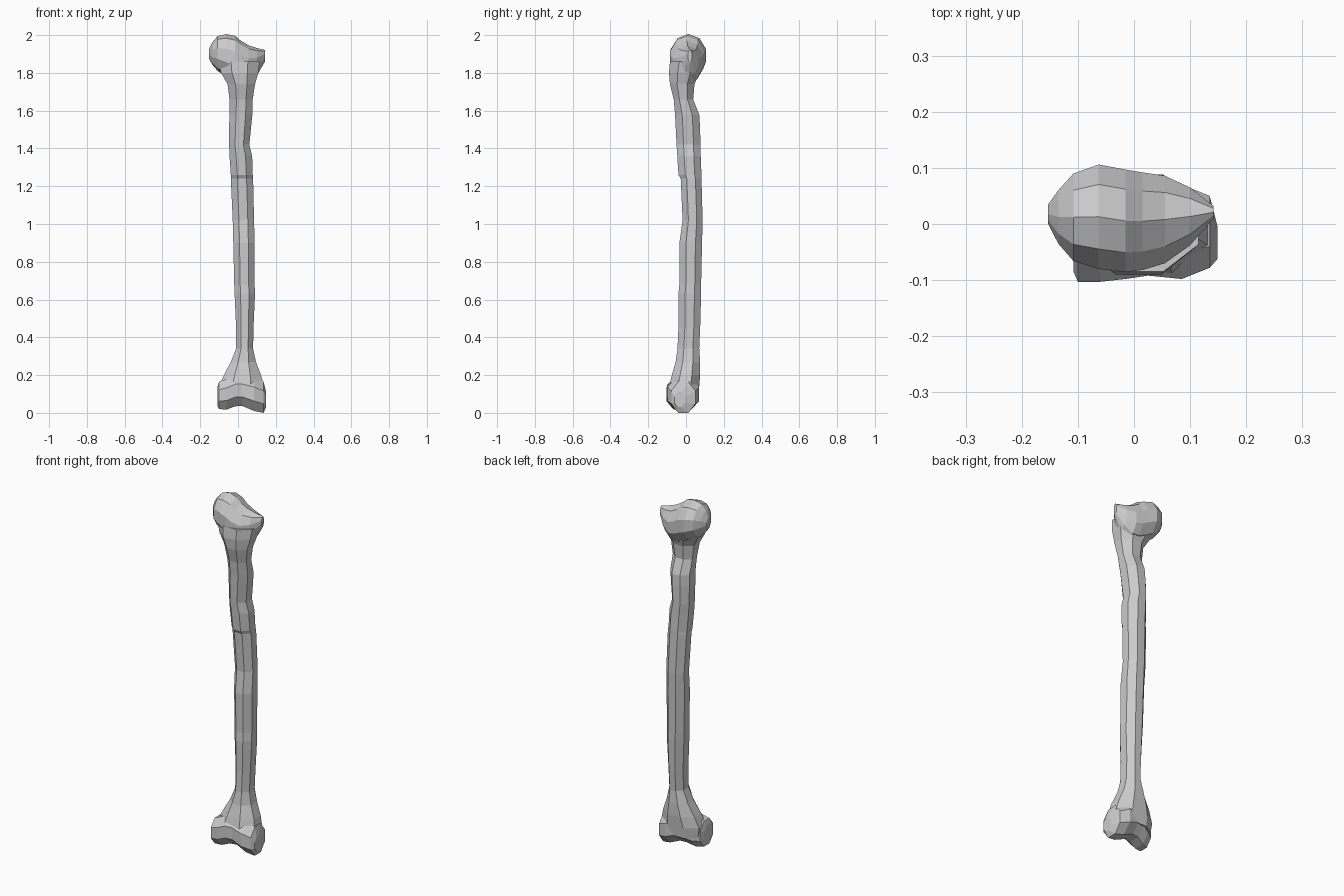
import bpy, bmesh, math

cube = bpy.data.objects.get("Cube")
if cube:
    bpy.data.objects.remove(cube)

bone = bpy.data.materials.new("bone_grey")
bone.use_nodes = True
grey = (0.6, 0.6, 0.6, 1)
bone.diffuse_color = grey
bone.node_tree.nodes["Principled BSDF"].inputs["Base Color"].default_value = grey


def loft(name, axis, rows, sides=8):
    """Skin faceted rings; each row is position, then low/high on the two other axes."""
    bm = bmesh.new()
    rings = []
    fit = math.cos(math.pi / sides)
    for pos, a0, a1, b0, b1 in rows:
        ring = []
        for i in range(sides):
            t = 2 * math.pi * (i + 0.5) / sides
            a = (a0 + a1) / 2 + (a1 - a0) / 2 * math.cos(t) / fit
            b = (b0 + b1) / 2 + (b1 - b0) / 2 * math.sin(t) / fit
            ring.append(bm.verts.new((a, b, pos) if axis == "z" else (pos, a, b)))
        rings.append(ring)
    for low, high in zip(rings, rings[1:]):
        for i in range(sides):
            j = (i + 1) % sides
            bm.faces.new((low[i], low[j], high[j], high[i]))
    bm.faces.new(rings[0])
    bm.faces.new(rings[-1])
    bmesh.ops.recalc_face_normals(bm, faces=bm.faces)
    mesh = bpy.data.meshes.new(name)
    bm.to_mesh(mesh)
    bm.free()
    mesh.materials.append(bone)
    obj = bpy.data.objects.new(name, mesh)
    bpy.context.collection.objects.link(obj)
    return obj


# Long shaft, flaring at the lower end: z, x range, y range
shaft = loft("bone_shaft", "z", [
    (.08, -.09, .13, -.08, .065), (.14, -.1, .138, -.09, .07),
    (.2, -.075, .122, -.075, .075), (.27, -.038, .095, -.055, .075),
    (.34, -.01, .08, -.045, .07), (.45, -.01, .082, -.04, .075),
    (.63, -.018, .09, -.04, .08), (.68, -.02, .088, -.035, .08),
    (.9, -.025, .088, -.035, .085), (1.02, -.028, .085, -.018, .088),
    (1.24, -.038, .08, -.028, .082), (1.26, -.038, .078, -.04, .082),
    (1.36, -.045, .075, -.046, .078), (1.42, -.047, .06, -.05, .077),
    (1.52, -.047, .07, -.055, .074), (1.58, -.045, .076, -.058, .07),
    (1.66, -.045, .078, -.065, .038), (1.74, -.055, .09, -.085, .045),
    (1.8, -.09, .107, -.09, .068), (1.86, -.1, .115, -.085, .08)])

# Rounded upper head tapering to a side tip: x, y range, z range
head = loft("upper_head", "x", [
    (-.153, 0, .035, 1.875, 1.925), (-.135, -.035, .06, 1.845, 1.96),
    (-.108, -.066, .09, 1.815, 1.99), (-.063, -.08, .106, 1.785, 2),
    (-.015, -.086, .097, 1.76, 1.99), (.015, -.082, .092, 1.75, 1.965),
    (.055, -.07, .086, 1.75, 1.942), (.1, -.038, .065, 1.79, 1.928),
    (.142, .01, .032, 1.86, 1.92)], 10)

# Double-lobed lower joint: x, y range, z range
joint = loft("lower_joint", "x", [
    (-.108, -.085, -.01, .035, .14), (-.1, -.103, .015, .02, .165),
    (-.06, -.103, .04, .018, .18), (-.015, -.098, .06, .035, .2),
    (.025, -.092, .065, .036, .2), (.085, -.098, .07, .01, .19),
    (.135, -.078, .05, 0, .165), (.149, -.062, -.005, .03, .11)])

# Fuse the ends into the shaft as one closed surface
bpy.context.view_layer.objects.active = shaft
shaft.select_set(True)
for part in (head, joint):
    mod = shaft.modifiers.new("fuse_" + part.name, "BOOLEAN")
    mod.operation = "UNION"
    mod.solver = "EXACT"
    mod.object = part
    bpy.ops.object.modifier_apply(modifier=mod.name)
    bpy.data.objects.remove(part)
shaft.name = "long_bone"
